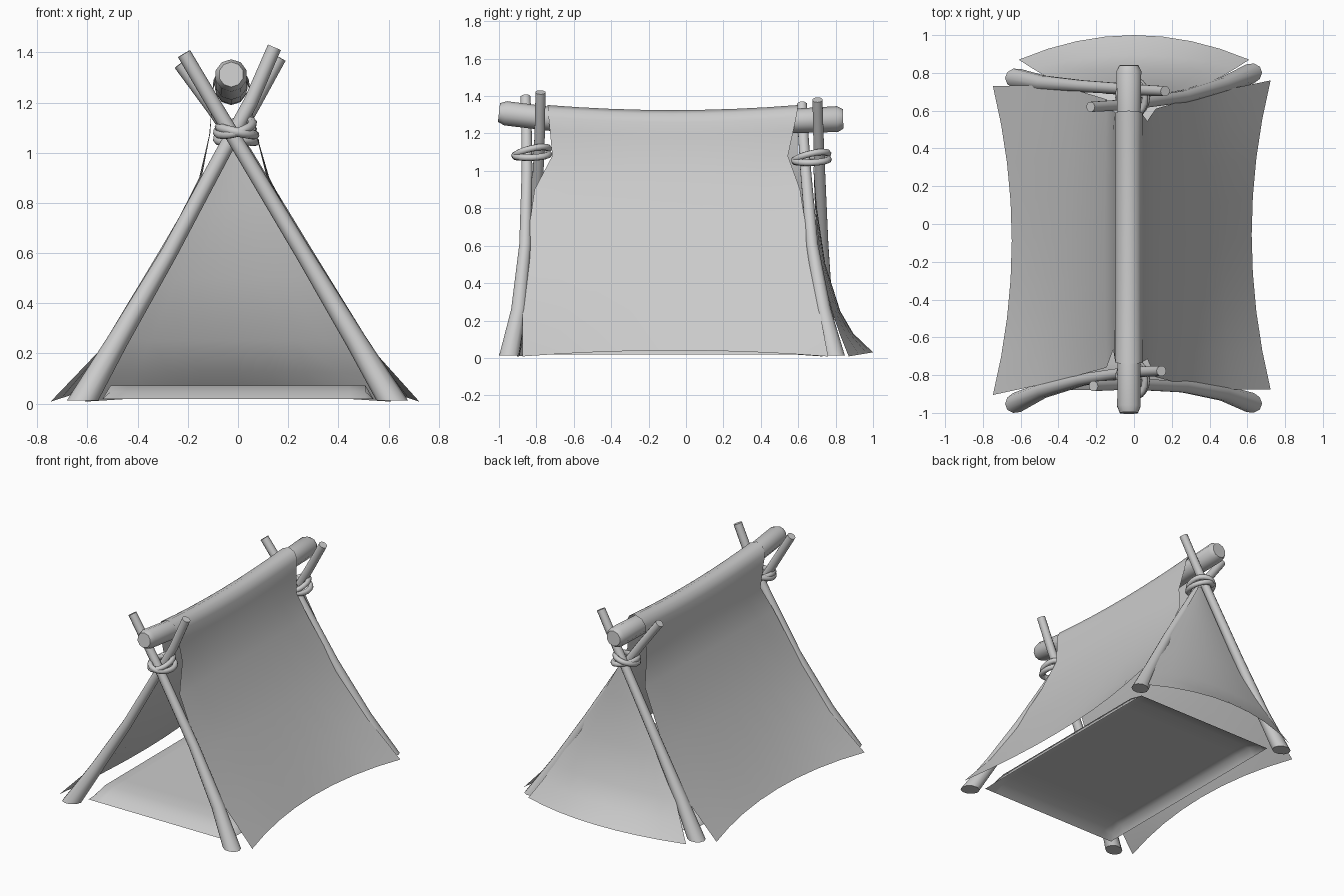
import bpy, math
from mathutils import Vector, Matrix

if "Cube" in bpy.data.objects:
    bpy.data.objects.remove(bpy.data.objects["Cube"])


def make(name, verts, faces, angle=50):
    me = bpy.data.meshes.new(name)
    me.from_pydata([tuple(v) for v in verts], [], faces)
    ob = bpy.data.objects.new(name, me)
    bpy.context.collection.objects.link(ob)
    bpy.ops.object.select_all(action='DESELECT')
    ob.select_set(True)
    bpy.context.view_layer.objects.active = ob
    bpy.ops.object.shade_smooth_by_angle(angle=math.radians(angle))
    return ob


def grid_faces(rows, cols):
    return [(r * cols + c, r * cols + c + 1, (r + 1) * cols + c + 1, (r + 1) * cols + c)
            for r in range(rows - 1) for c in range(cols - 1)]


def tube(name, path, radii, sides=10, flat_base=False):
    """Tapered round bar along a path, capped at both ends."""
    pts = [Vector(p) for p in path]
    n = len(pts)
    verts, faces = [], []
    for i, p in enumerate(pts):
        t = (pts[min(i + 1, n - 1)] - pts[max(i - 1, 0)]).normalized()
        u = t.cross(Vector((1, 0, 0) if abs(t.y) > 0.8 else (0, 1, 0))).normalized()
        v = t.cross(u)
        for k in range(sides):
            a = 2 * math.pi * k / sides
            q = p + (u * math.cos(a) + v * math.sin(a)) * radii[i]
            if flat_base and i == 0:
                q += t * ((p.z - q.z) / t.z)
            verts.append(q)
    for i in range(n - 1):
        for k in range(sides):
            j = (k + 1) % sides
            faces.append((i * sides + k, i * sides + j, (i + 1) * sides + j, (i + 1) * sides + k))
    faces.append(tuple(reversed(range(sides))))
    faces.append(tuple(range((n - 1) * sides, n * sides)))
    return make(name, verts, faces)


# Crossed poles at each end, flared at the foot
pole_radii = [0.054, 0.042, 0.033, 0.03, 0.029, 0.028]
poles = {
    "front_pole_right": [(.615, -.945, .012), (.47, -.895, .25), (.26, -.86, .6),
                         (.02, -.85, 1.0), (-.1, -.852, 1.2), (-.215, -.858, 1.395)],
    "front_pole_left": [(-.62, -.945, .012), (-.48, -.88, .25), (-.275, -.825, .6),
                        (-.06, -.79, 1.0), (.05, -.782, 1.2), (.145, -.778, 1.42)],
    "back_pole_right": [(.615, .795, .012), (.47, .735, .25), (.265, .675, .6),
                        (.025, .64, 1.0), (-.1, .628, 1.18), (-.23, .62, 1.355)],
    "back_pole_left": [(-.62, .77, .012), (-.48, .745, .25), (-.28, .73, .6),
                       (-.05, .715, 1.0), (.06, .708, 1.19), (.165, .703, 1.38)],
}
for name, path in poles.items():
    tube(name, path, pole_radii, flat_base=True)

# Sagging ridge pole with rounded ends
ridge = [(-1.0, 1.312), (-.965, 1.308), (-.7, 1.275), (-.3, 1.257), (.2, 1.254),
         (.55, 1.266), (.81, 1.277), (.84, 1.278)]
tube("ridge_pole", [(-.027, y, z) for y, z in ridge],
     [.05, .065, .064, .064, .064, .065, .069, .052])

# Rope lashings: two tilted loops round each crossing
for name, y, z in (("front_rope", -.825, 1.092), ("back_rope", .67, 1.065)):
    for i, (tilt_y, tilt_x, dz) in enumerate(((-16, 13, .008), (12, 2, -.006))):
        r, m, s = .018, 20, 8
        turn = Matrix.Rotation(math.radians(tilt_y), 3, 'Y') @ Matrix.Rotation(math.radians(tilt_x), 3, 'X')
        verts = []
        for a in range(m):
            A = 2 * math.pi * a / m
            for b in range(s):
                B = 2 * math.pi * b / s
                p = Vector(((.073 + r * math.cos(B)) * math.cos(A),
                            (.092 + r * math.cos(B)) * math.sin(A), r * math.sin(B)))
                verts.append(turn @ p + Vector((-.012 + .008 * i, y, z + dz)))
        faces = [(a * s + b, (a + 1) % m * s + b, (a + 1) % m * s + (b + 1) % s, a * s + (b + 1) % s)
                 for a in range(m) for b in range(s)]
        make(f"{name}_{i + 1}", verts, faces, 80)

# Cover sheet draped over the ridge
# rows: half width at ends, at middle, centre x, z at ends, z at middle, y front, y back, side shift in y
half = [(.735, .635, -.012, .008, .04, -.89, .745, -.015),
        (.51, .485, -.005, .25, .26, -.865, .725, .01),
        (.315, .32, -.012, .55, .55, -.835, .69, .025),
        (.13, .14, -.015, .9, .9, -.785, .635, .025),
        (.09, .095, -.02, 1.08, 1.07, -.69, .57, .025),
        (.076, .076, -.027, 1.22, 1.19, -.718, .585, .01),
        (.071, .070, -.027, 1.29, 1.26, -.735, .59, 0),
        (.048, .048, -.027, 1.332, 1.305, -.738, .597, 0),
        (0, 0, -.027, 1.352, 1.325, -.74, .6, 0)]
rows = [(-1, h) for h in half] + [(1, h) for h in half[-2::-1]]
cols = 9
verts = []
for side, (xe, xm, cx, ze, zm, y0, y1, shift) in rows:
    for c in range(cols):
        t = c / (cols - 1)
        w = (2 * t - 1) ** 2
        verts.append((cx + side * (xm + (xe - xm) * w), y0 + (y1 - y0) * t - side * shift, zm + (ze - zm) * w))
make("tent_cover", verts, grid_faces(len(rows), cols), 60)

# Back wall bulging outward at the hem
# rows: half width, z at sides, z at middle, y at sides, y at middle
wall = [(.015, 1.06, 1.06, .68, .68), (.155, .8, .8, .69, .70), (.325, .5, .5, .72, .745),
        (.465, .25, .25, .78, .825), (.54, .12, .13, .825, .895), (.61, .008, .03, .87, 1.0)]
verts = []
for x, zs, zm, ys, ym in wall:
    for c in range(cols):
        u = 2 * c / (cols - 1) - 1
        w = u * u
        verts.append((x * u, ym + (ys - ym) * w, zm + (zs - zm) * w))
make("back_wall", verts, grid_faces(len(wall), cols), 60)

# Ground sheet: raised, with steep sides and sloping ends, open underneath
steps = [0, .03, .09, .17, .35, .5]
steps += [1 - s for s in steps[-2::-1]]
verts = []
for ty in steps:
    for tx in steps:
        kx = min(min(tx, 1 - tx) / .03, 1)
        ky = min(min(ty, 1 - ty) / .09, 1)
        k = min(kx, ky)
        verts.append((-.54 + 1.08 * tx, -.88 + 1.6 * ty, .018 + .055 * k * (2 - k)))
make("ground_sheet", verts, grid_faces(len(steps), len(steps)), 60)
